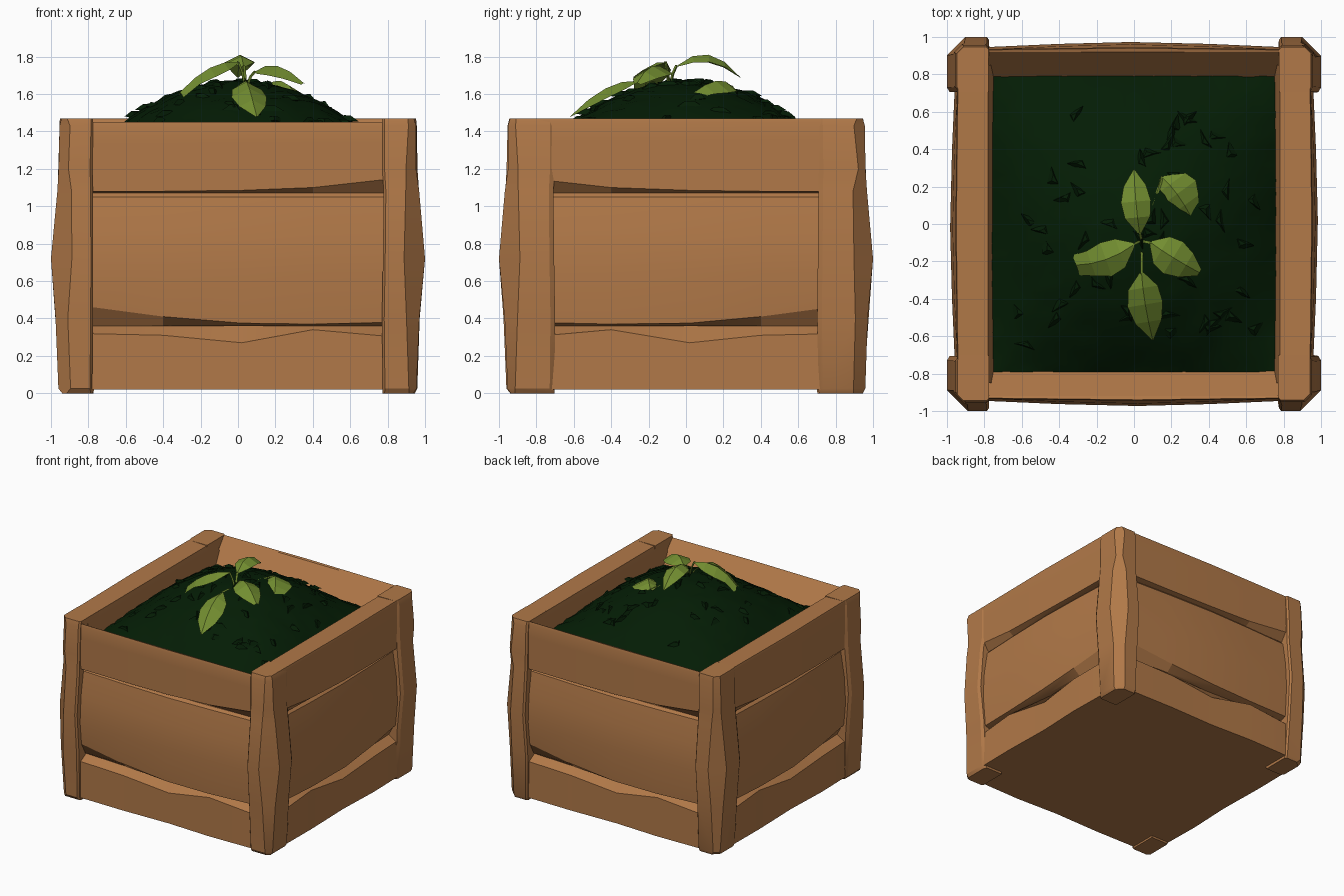
import bpy, bmesh, math, random
from mathutils import Matrix, Vector

random.seed(4)
cube = bpy.data.objects.get("Cube")
if cube:
    bpy.data.objects.remove(cube, do_unlink=True)


def material(name, rgb):
    m = bpy.data.materials.new(name)
    m.use_nodes = True
    m.diffuse_color = (*rgb, 1)
    m.node_tree.nodes["Principled BSDF"].inputs["Base Color"].default_value = (*rgb, 1)
    return m


WOOD = material("warm wood", (0.44, 0.19, 0.065))
SOIL = material("dark green soil", (0.0012, 0.012, 0.0015))
LEAF = material("leaf green", (0.17, 0.27, 0.03))


def finish(name, bm, mat, angle=None, solid=True):
    if solid:
        bmesh.ops.recalc_face_normals(bm, faces=bm.faces)
    mesh = bpy.data.meshes.new(name)
    bm.to_mesh(mesh)
    bm.free()
    mesh.materials.append(mat)
    ob = bpy.data.objects.new(name, mesh)
    bpy.context.collection.objects.link(ob)
    if angle:
        bpy.ops.object.select_all(action='DESELECT')
        ob.select_set(True)
        bpy.context.view_layer.objects.active = ob
        bpy.ops.object.shade_smooth_by_angle(angle=math.radians(angle))


def loft(bm, rings):
    """Skin equal-length closed rings and cap both ends."""
    rows = [[bm.verts.new(p) for p in ring] for ring in rings]
    n = len(rows[0])
    for a, b in zip(rows, rows[1:]):
        for i in range(n):
            j = (i + 1) % n
            bm.faces.new((a[i], a[j], b[j], b[i]))
    bm.faces.new(rows[0][::-1])
    bm.faces.new(rows[-1])


# Planks: five cross-sections along each wall, warped by worn lower and upper edges
COLUMNS = (-0.85, -0.4, 0.02, 0.4, 0.85)
PLANKS = {
    "bottom_plank": dict(z=(0.02, 0.36), low=(0, 0, 0, 0, 0), up=(0.04, 0.05, 0.09, 0.02, 0.06),
                         out=(0.935, 0.94, 0.93, 0.945, 0.935), under=0, over=0.07, belly=0),
    "middle_plank": dict(z=(0.36, 1.07), low=(0.11, 0.05, 0.015, 0.01, 0.02), up=(0.02,) * 5,
                         out=(0.925, 0.945, 0.955, 0.945, 0.925), under=0.06, over=0.02, belly=0.018),
    "top_plank": dict(z=(1.07, 1.47), low=(0.01, 0.01, 0.015, 0.03, 0.08), up=(0.02,) * 5,
                      out=(0.935, 0.94, 0.945, 0.94, 0.935), under=0.05, over=0.005, belly=0),
}
SIDES = ("front", "left", "back", "right")


def plank(kind, k, spec):
    z0, z1 = spec["z"]
    inner = 0.75 if k % 2 else 0.78
    step = -1 if k % 2 else 1
    if kind == "top_plank" and k == 0:
        z1 -= 0.02
    turn = Matrix.Rotation(k * math.pi / 2, 3, 'Z')
    rings = []
    for u, low, up, out in zip(COLUMNS, spec["low"][::step], spec["up"][::step], spec["out"]):
        out += 0.01 * (k % 2)
        belly = spec["belly"]
        section = [(inner, z0), (out - spec["under"], z0), (out, z0 + low),
                   (out + belly, z0 * 0.6 + z1 * 0.4), (out + 0.3 * belly, z0 * 0.3 + z1 * 0.7),
                   (out - 1.5 * belly, z1 - up), (out - 1.5 * belly - spec["over"], z1)]
        if kind == "top_plank":
            lip = 0.78 if k % 2 else 0.92
            section += [(lip, z1 - 0.005), (inner, 1.28)]
        else:
            section += [(inner, z1)]
        rings.append([turn @ Vector((u, -d, z)) for d, z in section])
    bm = bmesh.new()
    loft(bm, rings)
    finish(f"{SIDES[k]}_{kind}", bm, WOOD, 20)


for k in range(4):
    for kind, spec in PLANKS.items():
        plank(kind, k, spec)

# Floor of the box
bm = bmesh.new()
bmesh.ops.create_cube(bm, size=1, matrix=Matrix.Translation((0, 0, 0.06)) @ Matrix.Diagonal((1.82, 1.82, 0.08, 1)))
finish("floor", bm, WOOD)

# Corner posts: chamfered sections swelling at mid height
POST = ((0, 0.94), (0.025, 0.955), (0.4, 0.975), (0.72, 1.0), (1.08, 0.965), (1.2, 0.955), (1.43, 0.955), (1.47, 0.945))


def post(name, sx, sy):
    rings = []
    for z, r in POST:
        wob = 0 if z == 0.72 else random.uniform(-0.006, 0.006)
        c = r - 0.905 + random.uniform(-0.015, 0.02)
        r += wob
        ix, iy = 0.775 + wob, 0.705 + wob
        ring = [(ix, iy), (r - 0.015, iy), (r, iy + 0.025), (r, r - c), (r - c, r), (ix + 0.012, r), (ix, r - 0.015)]
        rings.append([(sx * x, sy * y, z) for x, y in ring])
    bm = bmesh.new()
    loft(bm, rings)
    finish(name, bm, WOOD, 30)


for sx, side in ((1, "left"), (-1, "right")):
    for sy, end in ((-1, "front"), (1, "back")):
        post(f"{end}_{side}_post", sx, sy)


# Soil mound with a rough crumbly surface
def mound(x, y):
    return 1.29 + 0.38 * (1 - (x / 0.8) ** 2) * (1 - (y / 0.8) ** 2)


bm = bmesh.new()
bmesh.ops.create_grid(bm, x_segments=30, y_segments=30, size=0.79)
for v in bm.verts:
    v.co.z = mound(v.co.x, v.co.y) + random.uniform(-0.008, 0.008)
finish("soil_mound", bm, SOIL, 40, solid=False)

# Flat tilted crumbs half sunk in the soil
bm = bmesh.new()
for i in range(60):
    x, y = random.uniform(-0.65, 0.65), random.uniform(-0.65, 0.65)
    place = (Matrix.Translation((x, y, mound(x, y))) @ Matrix.Rotation(random.uniform(0, 6), 4, 'Z')
             @ Matrix.Rotation(random.uniform(-0.3, 0.3), 4, 'X') @ Matrix.Diagonal((1, 0.5, 1, 1)))
    bmesh.ops.create_cone(bm, cap_ends=True, segments=3, radius1=0.08, radius2=0.03, depth=0.03, matrix=place)
finish("soil_crumbs", bm, SOIL)


# Leaves: folded blades along an arched midrib, each on a thin stem
def leaf(name, base, mid, tip, width, blunt=0.05):
    a, m, b = Vector(base), Vector(mid), Vector(tip)
    side = (b - a).cross(Vector((0, 0, 1))).normalized()
    bm = bmesh.new()
    rows = []
    for t, w in ((0, 0.12), (0.25, 0.85), (0.5, 1), (0.75, 0.75), (1, blunt)):
        p = a * (1 - t) * (1 - 2 * t) + m * 4 * t * (1 - t) + b * t * (2 * t - 1)
        s = side * width * w / 2
        drop = Vector((0, 0, -0.25 * width * w))
        rows.append([bm.verts.new(q) for q in (p - s + drop, p, p + s + drop)])
    for r, q in zip(rows, rows[1:]):
        for i in (0, 1):
            bm.faces.new((r[i], r[i + 1], q[i + 1], q[i]))
    bmesh.ops.recalc_face_normals(bm, faces=bm.faces)
    if sum(f.normal.z for f in bm.faces) < 0:
        bmesh.ops.reverse_faces(bm, faces=bm.faces)
    finish(name, bm, LEAF, solid=False)

    root = Vector((0.04, -0.09, 1.62))
    bm = bmesh.new()
    rings = []
    for p in (root, root.lerp(a, 0.5) + Vector((0, 0, 0.02)), a):
        rings.append([p + Vector((math.cos(n * 2.094), math.sin(n * 2.094), 0.3 * n)) * 0.009 for n in range(3)])
    loft(bm, rings)
    finish(name + "_stem", bm, LEAF)


leaf("back_leaf", (0.03, -0.05, 1.75), (0.01, 0.12, 1.81), (0.0, 0.29, 1.69), 0.16)
leaf("back_left_leaf", (0.15, 0.25, 1.64), (0.23, 0.16, 1.67), (0.31, 0.03, 1.6), 0.25, 0.3)
leaf("right_leaf", (0.0, -0.11, 1.77), (-0.15, -0.19, 1.74), (-0.31, -0.22, 1.61), 0.19, 0.6)
leaf("left_leaf", (0.09, -0.1, 1.72), (0.21, -0.18, 1.75), (0.35, -0.26, 1.66), 0.2, 0.2)
leaf("front_leaf", (0.04, -0.26, 1.67), (0.06, -0.43, 1.63), (0.1, -0.62, 1.48), 0.19)
